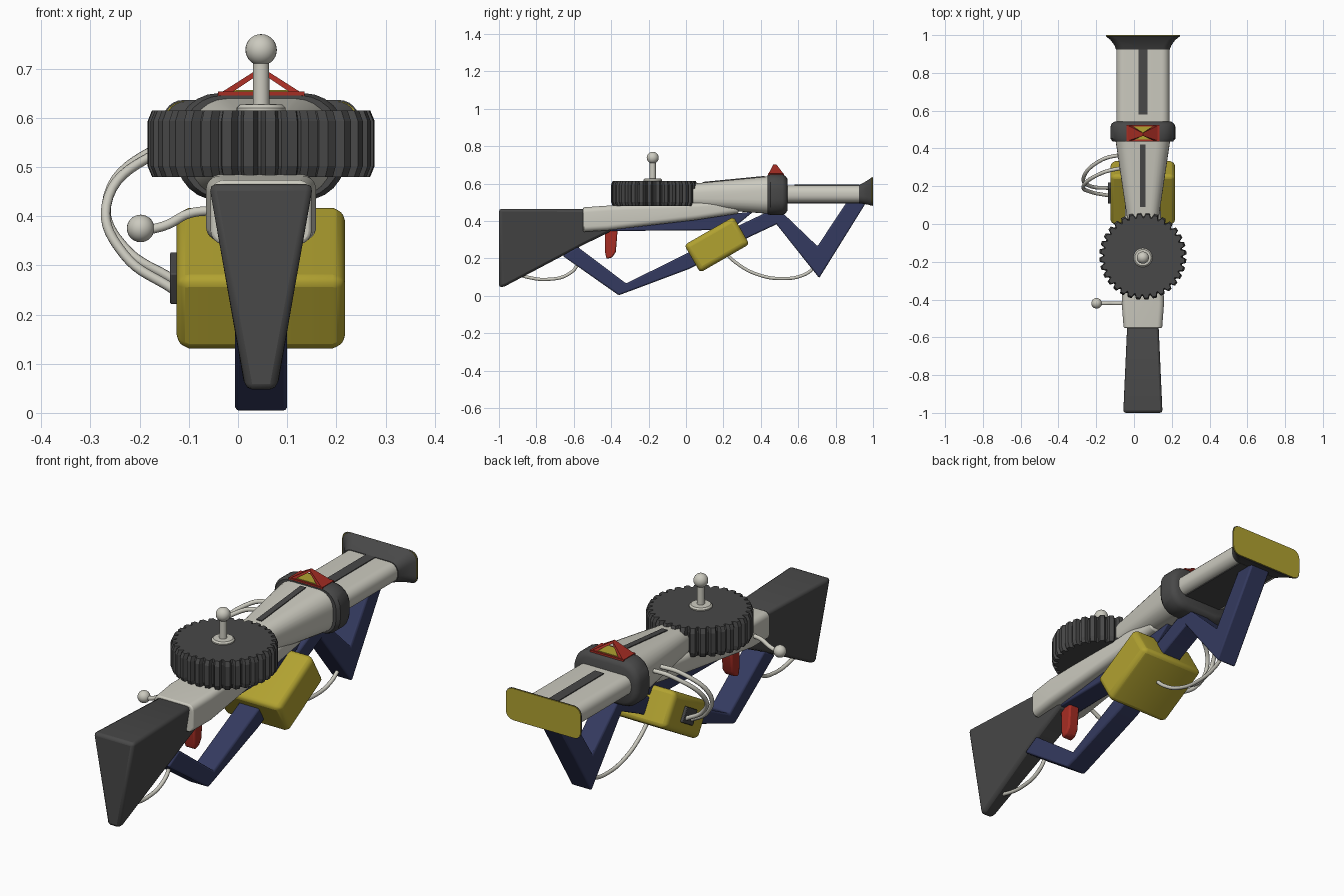
import bpy, bmesh, math
from mathutils import Vector

if "Cube" in bpy.data.objects:
    bpy.data.objects.remove(bpy.data.objects["Cube"])

CX = 0.047  # centre line of the body


def material(name, rgb):
    m = bpy.data.materials.new(name)
    m.diffuse_color = (*rgb, 1)
    m.use_nodes = True
    m.node_tree.nodes["Principled BSDF"].inputs["Base Color"].default_value = m.diffuse_color
    return m


WHITE = material("off_white", (0.60, 0.59, 0.52))
GREY = material("dark_grey", (0.065, 0.065, 0.065))
YELLOW = material("mustard_yellow", (0.44, 0.36, 0.03))
NAVY = material("navy_blue", (0.034, 0.042, 0.115))
RED = material("red", (0.38, 0.026, 0.017))


def finish(bm, name, mat, bevel=0, smooth=True, segs=2):
    bmesh.ops.recalc_face_normals(bm, faces=bm.faces[:])
    me = bpy.data.meshes.new(name)
    bm.to_mesh(me)
    bm.free()
    ob = bpy.data.objects.new(name, me)
    bpy.context.collection.objects.link(ob)
    me.materials.append(mat)
    if bevel:
        b = ob.modifiers.new("bevel", 'BEVEL')
        b.width, b.segments, b.limit_method = bevel, segs, 'ANGLE'
        b.angle_limit = math.radians(30)
    if smooth:
        bpy.ops.object.select_all(action='DESELECT')
        bpy.context.view_layer.objects.active = ob
        ob.select_set(True)
        bpy.ops.object.shade_smooth_by_angle(angle=math.radians(35))
    return ob


def skin(rings, name, mat, **kw):
    """Join equal-length rings of points into a capped solid."""
    bm = bmesh.new()
    vs = [[bm.verts.new(p) for p in r] for r in rings]
    n = len(vs[0])
    for a, b in zip(vs, vs[1:]):
        for i in range(n):
            j = (i + 1) % n
            bm.faces.new((a[i], a[j], b[j], b[i]))
    bm.faces.new(vs[0])
    bm.faces.new(vs[-1])
    return finish(bm, name, mat, **kw)


def round_rect(y, hw, z0, z1, r, n=6):
    pts = []
    for k, (sx, sz) in enumerate([(1, 1), (-1, 1), (-1, -1), (1, -1)]):
        cx = CX + sx * (hw - r)
        cz = (z1 - r) if sz > 0 else (z0 + r)
        for i in range(n + 1):
            a = math.pi / 2 * (k + i / n)
            pts.append((cx + r * math.cos(a), y, cz + r * math.sin(a)))
    return pts


def loft(name, mat, secs, **kw):
    return skin([round_rect(*s) for s in secs], name, mat, **kw)


def prism(name, mat, yz, hw, bevel=0.008):
    return skin([[(CX + s * hw, y, z) for y, z in yz] for s in (-1, 1)],
                name, mat, bevel=bevel)


def lathe(name, mat, prof, x, y, n=32):
    return skin([[(x + r * math.cos(2 * math.pi * i / n), y + r * math.sin(2 * math.pi * i / n), z)
                  for i in range(n)] for r, z in prof], name, mat)


def ball(name, mat, c, r):
    bm = bmesh.new()
    bmesh.ops.create_uvsphere(bm, u_segments=24, v_segments=14, radius=r)
    bmesh.ops.translate(bm, verts=bm.verts, vec=c)
    return finish(bm, name, mat)


def tube(name, mat, pts, r):
    cu = bpy.data.curves.new(name, 'CURVE')
    cu.dimensions, cu.bevel_depth, cu.bevel_resolution = '3D', r, 3
    cu.use_fill_caps, cu.resolution_u = True, 8
    sp = cu.splines.new('BEZIER')
    sp.bezier_points.add(len(pts) - 1)
    for b, p in zip(sp.bezier_points, pts):
        b.co = p
        b.handle_left_type = b.handle_right_type = 'AUTO'
    ob = bpy.data.objects.new(name, cu)
    bpy.context.collection.objects.link(ob)
    cu.materials.append(mat)


# shoulder stock: trapezoid section, narrow at the bottom
def trapezoid(y, z0, z1, hb, ht):
    return [(CX - hb, y, z0), (CX + hb, y, z0), (CX + ht, y, z1), (CX - ht, y, z1)]


skin([trapezoid(-1, 0.045, 0.465, 0.03, 0.107), trapezoid(-0.97, 0.05, 0.465, 0.033, 0.105),
      trapezoid(-0.55, 0.272, 0.463, 0.055, 0.086), trapezoid(-0.40, 0.345, 0.40, 0.06, 0.075)],
     "stock", GREY, bevel=0.014)

# receiver, tapering body, cuff and barrel
loft("receiver", WHITE, [(-0.55, 0.102, 0.342, 0.473, 0.028), (-0.42, 0.112, 0.35, 0.482, 0.028),
                         (0.05, 0.095, 0.405, 0.50, 0.028), (0.28, 0.09, 0.44, 0.52, 0.028)], bevel=0.006)
loft("tapered_body", WHITE, [(-0.05, 0.07, 0.475, 0.592, 0.045), (0.04, 0.085, 0.47, 0.60, 0.05),
                             (0.45, 0.146, 0.438, 0.64, 0.075)])
loft("cuff", GREY, [(0.437, 0.16, 0.437, 0.645, 0.08), (0.452, 0.172, 0.432, 0.65, 0.085),
                    (0.515, 0.172, 0.432, 0.65, 0.085), (0.532, 0.165, 0.44, 0.64, 0.08),
                    (0.542, 0.15, 0.455, 0.625, 0.07)])
loft("barrel", WHITE, [(0.52, 0.14, 0.498, 0.59, 0.04), (0.94, 0.14, 0.498, 0.59, 0.04)])
loft("muzzle", GREY, [(0.925, 0.143, 0.495, 0.593, 0.04), (0.945, 0.15, 0.492, 0.602, 0.04),
                      (0.975, 0.172, 0.487, 0.62, 0.04), (0.996, 0.199, 0.481, 0.636, 0.04)])
loft("muzzle_face", YELLOW, [(0.992, 0.196, 0.484, 0.633, 0.038), (1.0, 0.196, 0.484, 0.633, 0.038)])

# dark slots on top and dark plate under the barrel
prism("barrel_slot", GREY, [(0.58, 0.585), (0.925, 0.585), (0.925, 0.594), (0.58, 0.594)], 0.024, 0)
prism("body_slot", GREY, [(0.09, 0.59), (0.42, 0.62), (0.42, 0.641), (0.09, 0.609)], 0.014, 0)
prism("barrel_underplate", GREY, [(0.54, 0.493), (0.93, 0.493), (0.93, 0.50), (0.54, 0.50)], 0.10, 0)

# toothed drum with knob
TEETH = 32


def gear_ring(z, shrink):
    pts = []
    for i in range(TEETH):
        for f, r in ((0.0, 0.212), (0.2, 0.231), (0.65, 0.231), (0.85, 0.212)):
            a = 2 * math.pi * (i + f) / TEETH
            pts.append((CX + (r - shrink) * math.cos(a), -0.17 + (r - shrink) * math.sin(a), z))
    return pts


skin([gear_ring(0.48, 0.009), gear_ring(0.502, 0), gear_ring(0.593, 0), gear_ring(0.615, 0.009)],
     "toothed_drum", GREY, smooth=False)
lathe("knob_stem", WHITE, [(0.05, 0.61), (0.05, 0.62), (0.043, 0.627), (0.017, 0.628), (0.016, 0.74)],
      CX, -0.178)
ball("knob_ball", WHITE, (CX, -0.178, 0.738), 0.032)

# bolt handle
tube("bolt_arm", WHITE, [(-0.05, -0.42, 0.412), (-0.10, -0.42, 0.405), (-0.145, -0.42, 0.382),
                         (-0.19, -0.42, 0.37)], 0.01)
ball("bolt_ball", WHITE, (-0.198, -0.42, 0.375), 0.028)

# trigger
prism("trigger", RED, [(-0.435, 0.36), (-0.365, 0.36), (-0.375, 0.235), (-0.395, 0.205),
                       (-0.425, 0.197), (-0.432, 0.23)], 0.028)

# navy frame
prism("rear_strut", NAVY, [(-0.66, 0.214), (-0.36, 0.003), (-0.30, 0.025), (0.02, 0.145),
                           (0.34, 0.315), (0.50, 0.39), (0.46, 0.46), (0.28, 0.375), (0.02, 0.235),
                           (-0.32, 0.066), (-0.58, 0.262)], 0.053)
prism("front_strut", NAVY, [(0.43, 0.45), (0.712, 0.095), (0.97, 0.51), (0.865, 0.51),
                            (0.703, 0.265), (0.51, 0.45)], 0.053)
prism("under_rail", NAVY, [(-0.43, 0.346), (0.24, 0.352), (0.36, 0.45), (0.05, 0.42), (-0.42, 0.36)], 0.053)

# power box, tilted, with side port
ANG = math.radians(30)
BOX = (0.165, 0.274)


def tilted_rect(hl, ht):
    c, s = math.cos(ANG), math.sin(ANG)
    return [(BOX[0] + u * c - v * s, BOX[1] + u * s + v * c)
            for u, v in ((-hl, -ht), (hl, -ht), (hl, ht), (-hl, ht))]


skin([[(x, y, z) for y, z in tilted_rect(0.152 - d, 0.085 - d)]
      for x, d in ((-0.125, 0.008), (-0.10, 0), (0.193, 0), (0.218, 0.008))],
     "power_box", YELLOW, bevel=0.018, segs=3)
skin([[(x, y, z) for y, z in tilted_rect(0.045, 0.036)] for x in (-0.138, -0.12)],
     "box_port", GREY, bevel=0.003)

# cables: a pair on the side, one under the front, one under the stock
for i, d in enumerate((0, 1)):
    tube(f"side_cable_{i}", WHITE, [(-0.05, 0.37 - 0.07 * d, 0.555 - 0.01 * d),
                                    (-0.17, 0.34 - 0.07 * d, 0.535 - 0.01 * d),
                                    (-0.268, 0.24 - 0.04 * d, 0.42),
                                    (-0.23, 0.20 - 0.03 * d, 0.335 - 0.015 * d),
                                    (-0.13, 0.19 - 0.04 * d, 0.27 - 0.02 * d)], 0.01)
tube("front_cable", WHITE, [(CX, y, z) for y, z in
                            ((0.21, 0.23), (0.27, 0.175), (0.38, 0.115), (0.52, 0.092),
                             (0.63, 0.112), (0.70, 0.16))], 0.009)
tube("stock_cable", WHITE, [(CX, y, z) for y, z in
                            ((-0.91, 0.12), (-0.84, 0.098), (-0.74, 0.088), (-0.63, 0.115),
                             (-0.58, 0.17), (-0.58, 0.21))], 0.009)

# hollow triangular sight with a yellow floor
APEX = Vector((CX, 0.475, 0.703))
for name, s in (("sight_left", -1), ("sight_right", 1)):
    outer = [(CX + s * 0.088, 0.438, 0.647), (CX + s * 0.088, 0.525, 0.647), APEX + Vector((0, 0.008, 0)),
             APEX - Vector((0, 0.008, 0))]
    inner = [(CX + s * 0.066, 0.438, 0.647), (CX + s * 0.066, 0.525, 0.647),
             APEX + Vector((0, 0.008, -0.012)), APEX + Vector((0, -0.008, -0.012))]
    skin([outer, inner], name, RED, smooth=False)
for name, mat, hw, y0, y1, z1 in (("sight_base", RED, 0.088, 0.438, 0.525, 0.653),
                                  ("sight_floor", YELLOW, 0.064, 0.447, 0.516, 0.656)):
    prism(name, mat, [(y0, 0.64), (y1, 0.64), (y1, z1), (y0, z1)], hw, 0)
